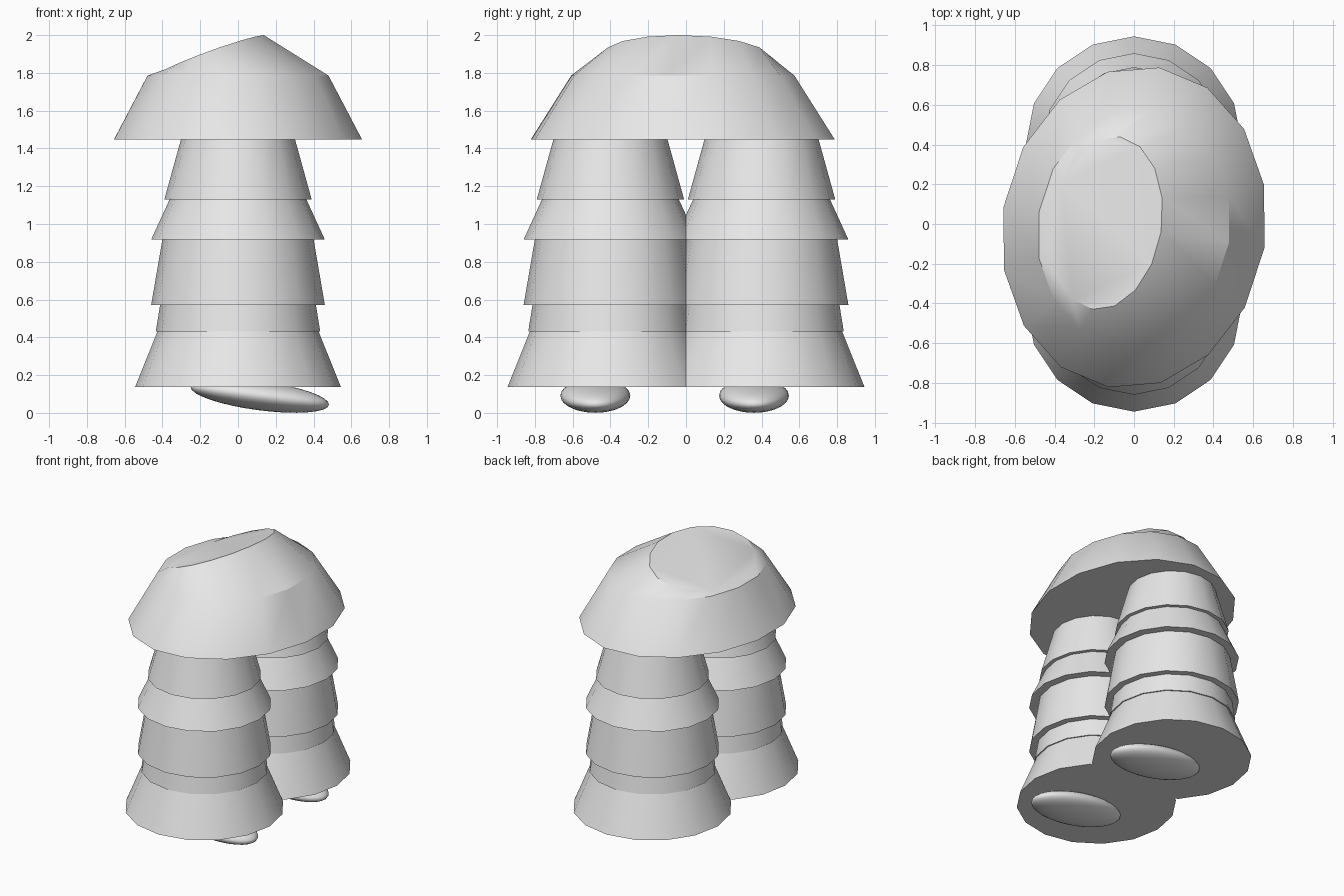
import bpy, bmesh, math
from mathutils import Matrix

if "Cube" in bpy.data.objects:
    bpy.data.objects.remove(bpy.data.objects["Cube"])

SIDES = 16
TURN = math.radians(9)   # the hat is turned slightly clockwise

grey = bpy.data.materials.new("light grey")
grey.diffuse_color = (0.8, 0.8, 0.8, 1)
grey.use_nodes = True
grey.node_tree.nodes["Principled BSDF"].inputs["Base Color"].default_value = grey.diffuse_color


def finish(name, bm, angle=30):
    bmesh.ops.recalc_face_normals(bm, faces=bm.faces[:])
    me = bpy.data.meshes.new(name)
    bm.to_mesh(me)
    bm.free()
    me.materials.append(grey)
    ob = bpy.data.objects.new(name, me)
    bpy.context.collection.objects.link(ob)
    bpy.ops.object.select_all(action='DESELECT')
    ob.select_set(True)
    bpy.context.view_layer.objects.active = ob
    bpy.ops.object.shade_smooth_by_angle(angle=math.radians(angle))
    return ob


def loft(name, rings):
    """Closed skin through rings of equal point count."""
    bm = bmesh.new()
    loops = [[bm.verts.new(p) for p in r] for r in rings]
    for a, b in zip(loops, loops[1:]):
        for i in range(SIDES):
            j = (i + 1) % SIDES
            bm.faces.new((a[i], a[j], b[j], b[i]))
    bm.faces.new(loops[0])
    bm.faces.new(loops[-1])
    return finish(name, bm)


def ring(cx, cy, z, rx, ry, turn=0.0, tilt=0.0):
    """Oval ring; tilt lowers it away from its right-hand end."""
    pts = []
    for i in range(SIDES):
        t = 2 * math.pi * i / SIDES
        u, v = rx * math.cos(t), ry * math.sin(t)
        pts.append((cx + u * math.cos(turn) + v * math.sin(turn),
                    cy - u * math.sin(turn) + v * math.cos(turn),
                    z - tilt * (rx - u)))
    return pts


# Leg bands: bottom z, top z, bottom radius, top radius
BANDS = {
    "leg_skirt": (0.137, 0.435, 0.545, 0.425),
    "leg_lower_band": (0.432, 0.575, 0.435, 0.412),
    "leg_middle_band": (0.57, 0.92, 0.46, 0.40),
    "leg_collar": (0.917, 1.135, 0.46, 0.36),
    "leg_top_band": (1.13, 1.455, 0.39, 0.30),
}

for side, y, foot_y in (("front", -0.4, -0.48), ("back", 0.4, 0.36)):
    for name, (z0, z1, r0, r1) in BANDS.items():
        loft(f"{side}_{name}", [ring(0, y, z0, r0, r0), ring(0, y, z1, r1, r1)])
    # Flattened foot, toe dipping towards +x
    bm = bmesh.new()
    bmesh.ops.create_uvsphere(bm, u_segments=32, v_segments=16, radius=1)
    bm.transform(Matrix.Translation((0.115, foot_y, 0.091))
                 @ Matrix.Rotation(math.radians(7.5), 4, 'Y')
                 @ Matrix.Diagonal((0.37, 0.185, 0.077, 1)))
    finish(f"{side}_foot", bm, 60)

# Hat: oval dome ending in a slanted flat top
loft("hat", [
    ring(0, -0.017, 1.447, 0.665, 0.815, TURN),
    ring(0, -0.017, 1.786, 0.485, 0.598, TURN),
    ring(-0.14, 0.005, 2.0, 0.28, 0.44, TURN, 0.378),
])
